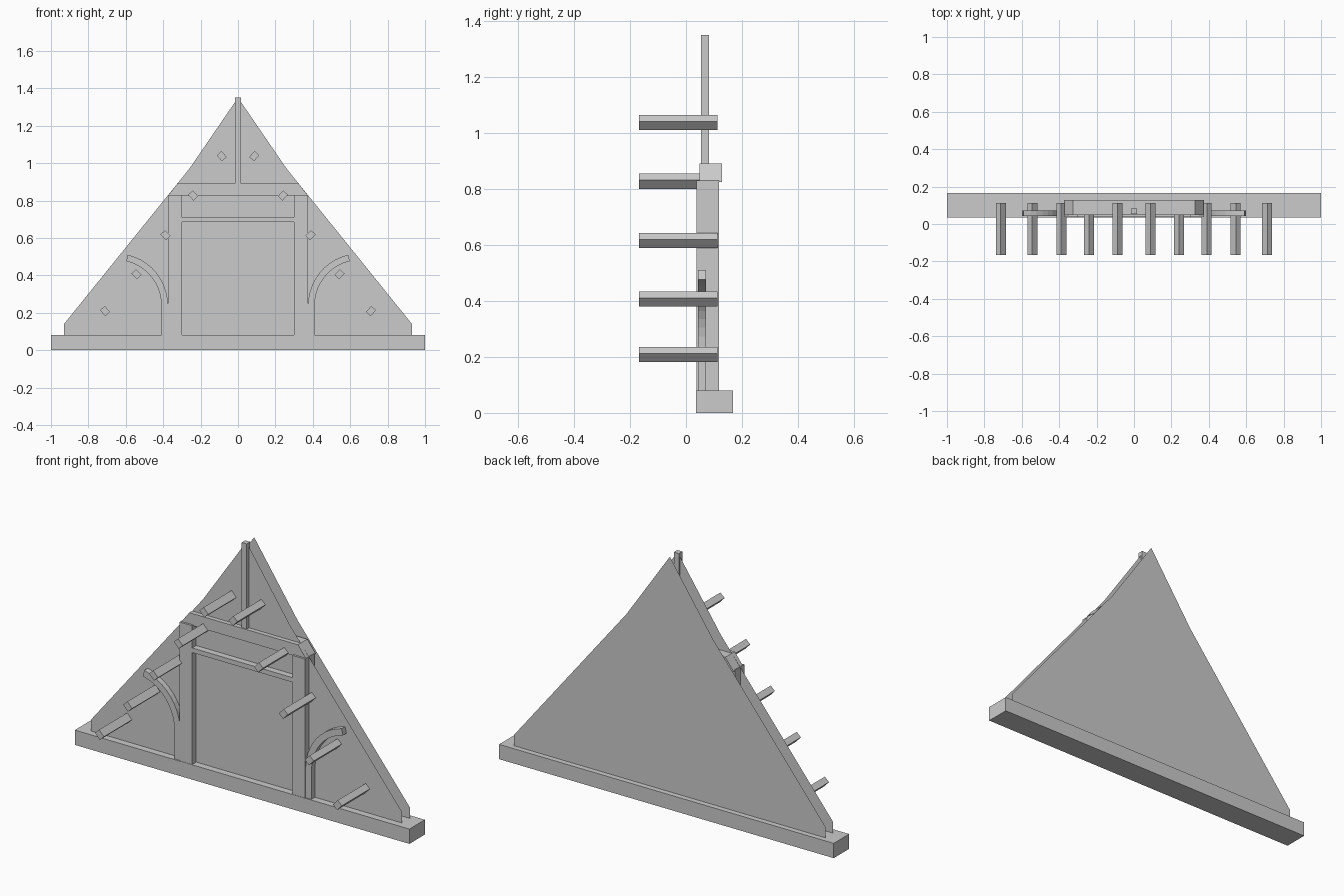
import bpy, bmesh
from math import cos, sin, radians

if "Cube" in bpy.data.objects:
    bpy.data.objects.remove(bpy.data.objects["Cube"])


def prism(name, pts, y0, y1):
    """Extrude an x-z outline from y0 to y1 (a single sheet when equal)."""
    bm = bmesh.new()
    face = bm.faces.new([bm.verts.new((x, y0, z)) for x, z in pts])
    if y1 != y0:
        new = bmesh.ops.extrude_face_region(bm, geom=[face])["geom"]
        bmesh.ops.translate(bm, vec=(0, y1 - y0, 0),
                            verts=[g for g in new if isinstance(g, bmesh.types.BMVert)])
    bmesh.ops.recalc_face_normals(bm, faces=bm.faces)
    me = bpy.data.meshes.new(name)
    bm.to_mesh(me)
    bm.free()
    ob = bpy.data.objects.new(name, me)
    bpy.context.collection.objects.link(ob)
    return ob


def rect(x0, x1, z0, z1):
    return [(x0, z0), (x1, z0), (x1, z1), (x0, z1)]


def mirror(ob):
    ob.modifiers.new("mirror", 'MIRROR').use_mirror_merge = False
    return ob


# Sill beam
prism("sill_beam", rect(-1, 1, 0, 0.08), 0.035, 0.167)

# Gable wall sheets, front and back
half = [(0.93, 0.08), (0.93, 0.14), (0.26, 0.97), (0, 1.35)]
outline = half + [(-x, z) for x, z in half[-2::-1]]
prism("gable_front", outline, 0.072, 0.072)
prism("gable_back", outline, 0.138, 0.138)

# Door frame: posts joined by a thin rail
prism("door_frame", [(-0.375, 0.08), (-0.3, 0.08), (-0.3, 0.685), (0.3, 0.685), (0.3, 0.08),
                     (0.375, 0.08), (0.375, 0.83), (0.3, 0.83), (0.3, 0.71), (-0.3, 0.71),
                     (-0.3, 0.83), (-0.375, 0.83)], 0.037, 0.118)

# Collar beam and king post
prism("collar_beam", [(-0.375, 0.825), (0.375, 0.825), (0.325, 0.89), (-0.325, 0.89)], 0.048, 0.128)
prism("king_post", rect(-0.015, 0.015, 0.89, 1.35), 0.053, 0.083)

# Curved braces
N, CX, CZ, R0, R1 = 10, 0.652, 0.24, 0.277, 0.242
angles = [radians(77 * i / N) for i in range(N + 1)]
outer = [(CX - R0 * cos(a), CZ + R0 * sin(a)) for a in angles]
inner = [(CX - R1 * cos(a), CZ + R1 * sin(a)) for a in reversed(angles)]
brace = mirror(prism("curved_brace", [(0.375, 0.08)] + outer + inner + [(0.41, 0.08)], 0.042, 0.072))

# Purlin ends following the roof slope
c, s = cos(radians(47)), sin(radians(47))
for i, (x, z) in enumerate([(0.087, 1.037), (0.24, 0.827), (0.388, 0.615), (0.543, 0.406), (0.711, 0.209)]):
    pts = [(x + u * c - v * s, z + u * s + v * c)
           for u, v in rect(-0.021, 0.021, -0.017, 0.017)]
    mirror(prism(f"purlin_{i + 1}", pts, -0.167, 0.112))
